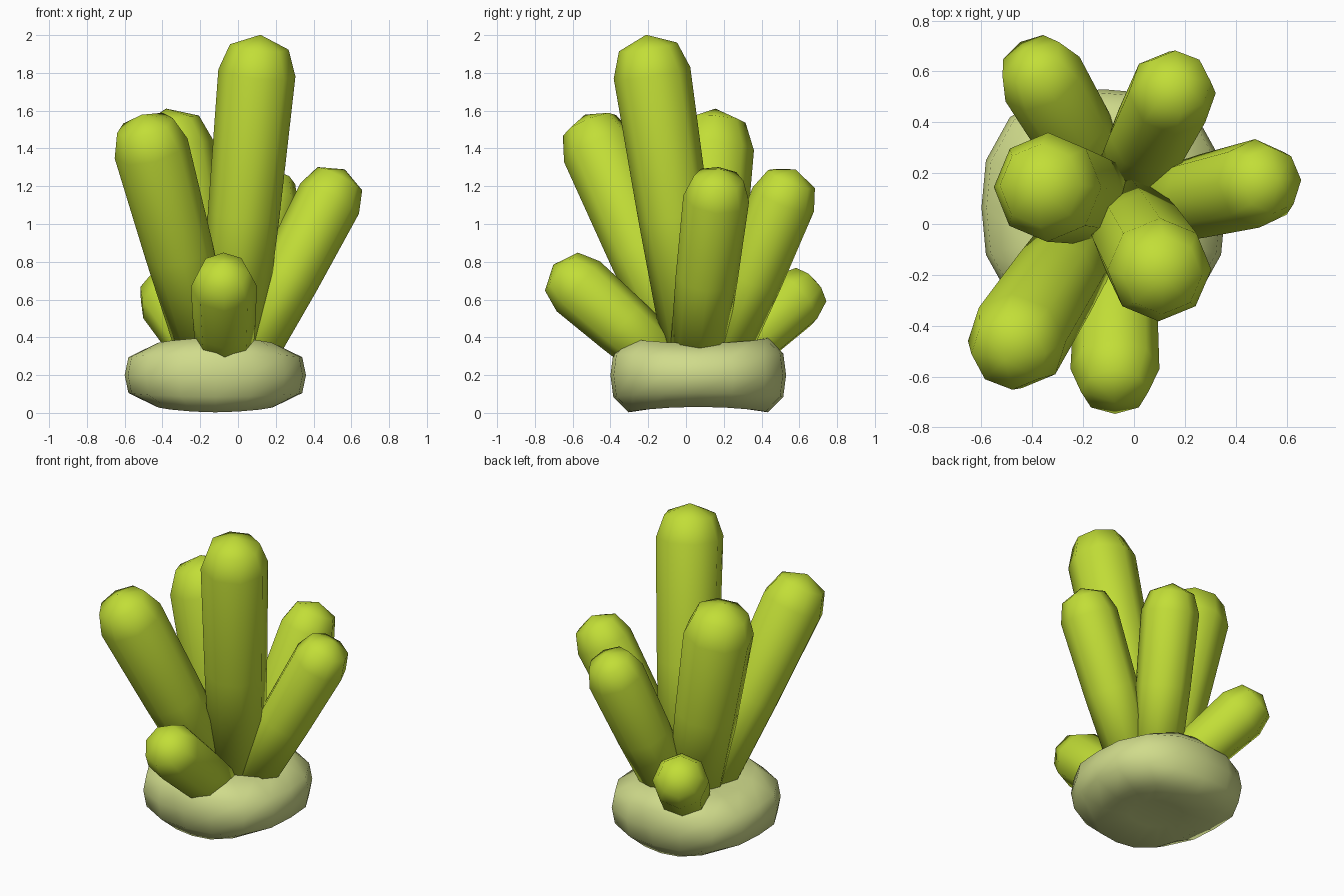
import bpy, bmesh, math
from mathutils import Vector

if "Cube" in bpy.data.objects:
    bpy.data.objects.remove(bpy.data.objects["Cube"])


def material(name, rgb):
    m = bpy.data.materials.new(name)
    m.diffuse_color = (*rgb, 1)
    m.use_nodes = True
    m.node_tree.nodes["Principled BSDF"].inputs["Base Color"].default_value = m.diffuse_color
    return m


LIME = material("lime green", (0.54, 0.73, 0.038))
PALE = material("pale green", (0.63, 0.71, 0.26))


def skin(name, rings, start, end, mat):
    """Bridge rings of points and close both ends with a pole point."""
    bm = bmesh.new()
    loops = [[bm.verts.new(p) for p in ring] for ring in rings]
    n = len(loops[0])
    for a, b in zip(loops, loops[1:]):
        for i in range(n):
            j = (i + 1) % n
            bm.faces.new((a[i], a[j], b[j], b[i]))
    for loop, pole in ((loops[0], start), (loops[-1], end)):
        v = bm.verts.new(pole)
        for i in range(n):
            bm.faces.new((loop[i], loop[(i + 1) % n], v))
    bmesh.ops.recalc_face_normals(bm, faces=bm.faces)
    for f in bm.faces:
        f.smooth = True
    me = bpy.data.meshes.new(name)
    bm.to_mesh(me)
    bm.free()
    me.materials.append(mat)
    ob = bpy.data.objects.new(name, me)
    bpy.context.collection.objects.link(ob)
    return ob


def tube(name, foot, head, r_foot, r_head, sides=8):
    """Tapered eight-sided finger with a rounded tip; head is the dome centre."""
    foot, head = Vector(foot), Vector(head)
    axis = (head - foot).normalized()
    u = Vector((0, 1, 0)).cross(axis).normalized()
    v = axis.cross(u)

    def ring(c, r):
        return [c + r * (math.cos(t) * u + math.sin(t) * v)
                for t in (2 * math.pi * i / sides for i in range(sides))]

    rings = [ring(foot, r_foot), ring(foot.lerp(head, 0.5), (r_foot + r_head) / 2 + 0.005),
             ring(head, r_head), ring(head + axis * r_head * 0.68, r_head * 0.76)]
    skin(name, rings, foot - axis * 0.02, head + axis * r_head, LIME)


# Fingers: foot, dome centre, foot radius, dome radius
tube("tall_finger", (-0.04, 0.05, 0.3), (0.10, -0.18, 1.80), 0.165, 0.205)
tube("left_back_finger", (-0.13, 0.09, 0.3), (-0.34, 0.145, 1.40), 0.165, 0.215)
tube("left_front_finger", (-0.16, 0.0, 0.3), (-0.46, -0.46, 1.40), 0.155, 0.20)
tube("right_finger", (0.05, 0.06, 0.3), (0.485, 0.16, 1.135), 0.145, 0.175)
tube("back_finger", (-0.02, 0.18, 0.3), (0.15, 0.515, 1.13), 0.145, 0.175)
tube("short_front_finger", (-0.07, -0.10, 0.26), (-0.075, -0.57, 0.67), 0.145, 0.175)
tube("short_back_finger", (-0.13, 0.18, 0.25), (-0.36, 0.57, 0.595), 0.14, 0.17)

# Base: rounded pad, thicker toward front and back than at the sides
# half profile: radius along x, radius along y, half height at x side, at y side
profile = [(0.15, 0.15, 0.16, 0.165), (0.31, 0.37, 0.168, 0.197),
           (0.46, 0.45, 0.095, 0.115), (0.48, 0.465, 0.0, 0.0)]
levels = [(p, -1) for p in profile] + [(p, 1) for p in reversed(profile[:-1])]
rings = []
for (rx, ry, hx, hy), sign in levels:
    pts = []
    for i in range(16):
        t = 2 * math.pi * i / 16
        c, s = math.cos(t), math.sin(t)
        k = (abs(c) ** 2.6 + abs(s) ** 2.6) ** (-1 / 2.6)
        h = hx * c * c + hy * s * s
        pts.append((-0.12 + rx * c * k, 0.065 + ry * s * k, 0.2 + sign * h))
    rings.append(pts)
skin("base", rings, (-0.12, 0.065, 0.04), (-0.12, 0.065, 0.36), PALE)
